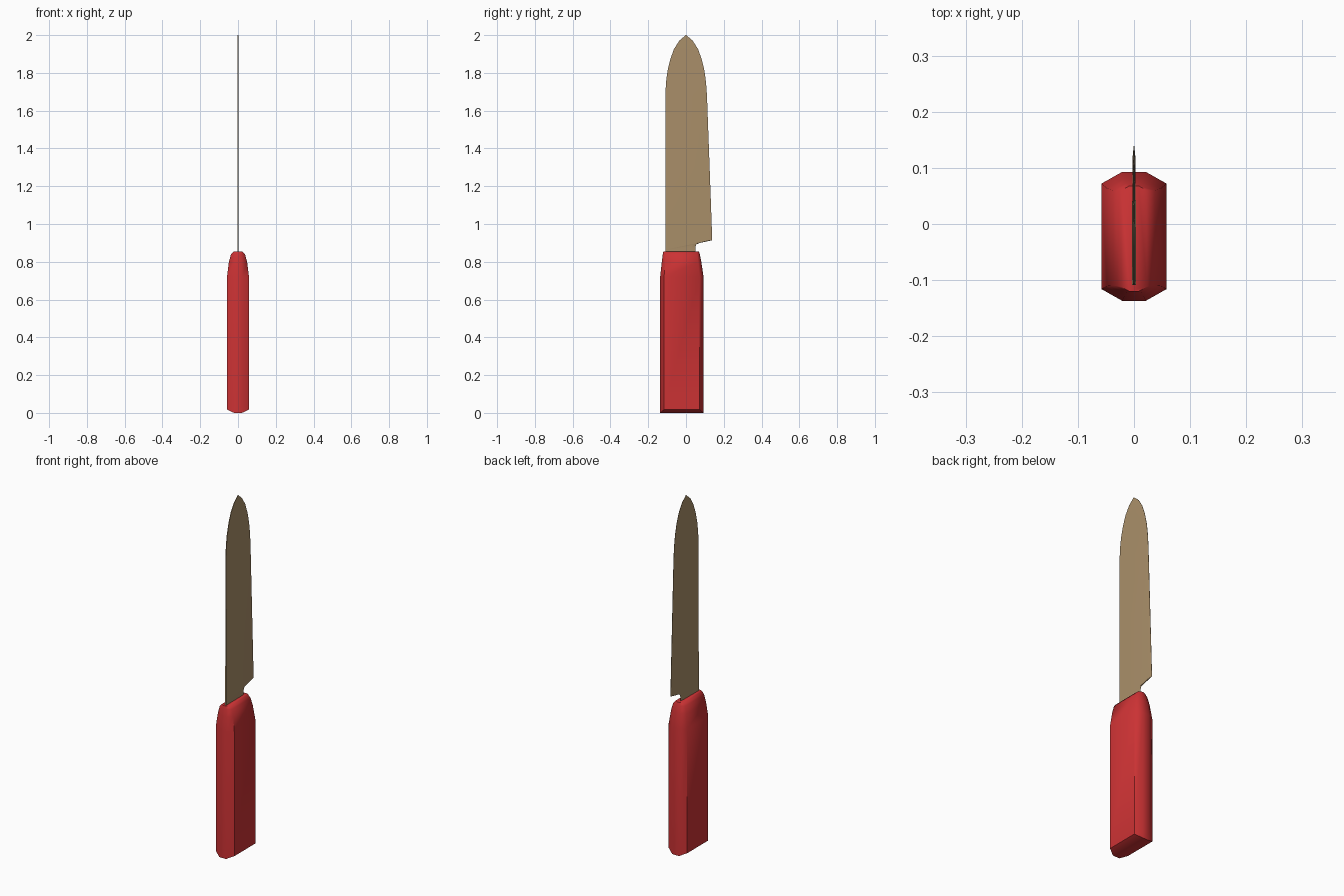
import bpy, math

if "Cube" in bpy.data.objects:
    bpy.data.objects.remove(bpy.data.objects["Cube"])


def material(name, rgb):
    m = bpy.data.materials.new(name)
    m.diffuse_color = (*rgb, 1)
    m.use_nodes = True
    m.node_tree.nodes["Principled BSDF"].inputs["Base Color"].default_value = m.diffuse_color
    return m


def build(name, rings, mat, caps, angle):
    """Loft equal-length rings, then add cap faces given as vertex indices."""
    n = len(rings[0])
    verts = [p for r in rings for p in r]
    faces = [(i * n + j, i * n + (j + 1) % n, (i + 1) * n + (j + 1) % n, (i + 1) * n + j)
             for i in range(len(rings) - 1) for j in range(n)]
    me = bpy.data.meshes.new(name)
    me.from_pydata(verts, [], faces + caps)
    me.materials.append(mat)
    ob = bpy.data.objects.new(name, me)
    bpy.context.collection.objects.link(ob)
    bpy.context.view_layer.objects.active = ob
    ob.select_set(True)
    bpy.ops.object.mode_set(mode='EDIT')
    bpy.ops.mesh.select_all(action='SELECT')
    bpy.ops.mesh.normals_make_consistent(inside=False)
    bpy.ops.object.mode_set(mode='OBJECT')
    bpy.ops.object.shade_smooth_by_angle(angle=math.radians(angle))
    ob.select_set(False)
    return ob


red = material("handle red", (0.60, 0.032, 0.034))
tan = material("blade tan", (0.40, 0.275, 0.142))

# Handle: octagonal section, tapering at the top
def octagon(hx, y0, y1, c, z_mid, z_side):
    a = hx * 0.36
    return [(a, y0, z_mid), (hx, y0 + c, z_side), (hx, y1 - c, z_side), (a, y1, z_mid),
            (-a, y1, z_mid), (-hx, y1 - c, z_side), (-hx, y0 + c, z_side), (-a, y0, z_mid)]

handle = [octagon(0.058, -0.137, 0.093, 0.021, 0.0, 0.018)]
for z, hx, y0, y1 in [(0.04, 0.058, -0.137, 0.093), (0.72, 0.058, -0.137, 0.093),
                      (0.80, 0.048, -0.128, 0.081), (0.84, 0.037, -0.123, 0.073),
                      (0.855, 0.023, -0.120, 0.068)]:
    handle.append(octagon(hx, y0, y1, 0.021 * hx / 0.058, z, z))
top = 8 * (len(handle) - 1)
build("handle", handle, red,
      [(0, 3, 4, 7), (0, 1, 2, 3), (4, 5, 6, 7), tuple(range(top, top + 8))], 60)

# Blade: spine (y, z) and cutting edge (y, z) per row, thinning to the edge and tip
rows = [(-0.109, 0.83, 0.049, 0.83), (-0.109, 0.855, 0.049, 0.877),
        (-0.109, 0.86, 0.055, 0.892), (-0.109, 0.865, 0.070, 0.899),
        (-0.109, 0.88, 0.139, 0.914), (-0.109, 1.30, 0.125, 1.30),
        (-0.109, 1.68, 0.111, 1.68), (-0.106, 1.75, 0.106, 1.75),
        (-0.098, 1.81, 0.098, 1.81), (-0.084, 1.87, 0.084, 1.87),
        (-0.064, 1.925, 0.064, 1.925), (-0.036, 1.97, 0.036, 1.97),
        (-0.001, 2.0, 0.001, 2.0)]
blade = []
for y0, z0, y1, z1 in rows:
    f = 1 - max(0, 1 - min(0.022, 0.15 * (y1 - y0)) / (y1 - y0)) if y1 > y0 else 0.15
    yb, zb = y1 + (y0 - y1) * f, z1 + (z0 - z1) * f
    t = 0.004 - 0.0025 * (z0 - 0.83) / 1.17
    blade.append([(t, y0, z0), (t * 0.7, yb, zb), (0.0006, y1, z1),
                  (-0.0006, y1, z1), (-t * 0.7, yb, zb), (-t, y0, z0)])
last = 6 * (len(blade) - 1)
build("blade", blade, tan, [tuple(range(6)), tuple(range(last, last + 6))], 30)
